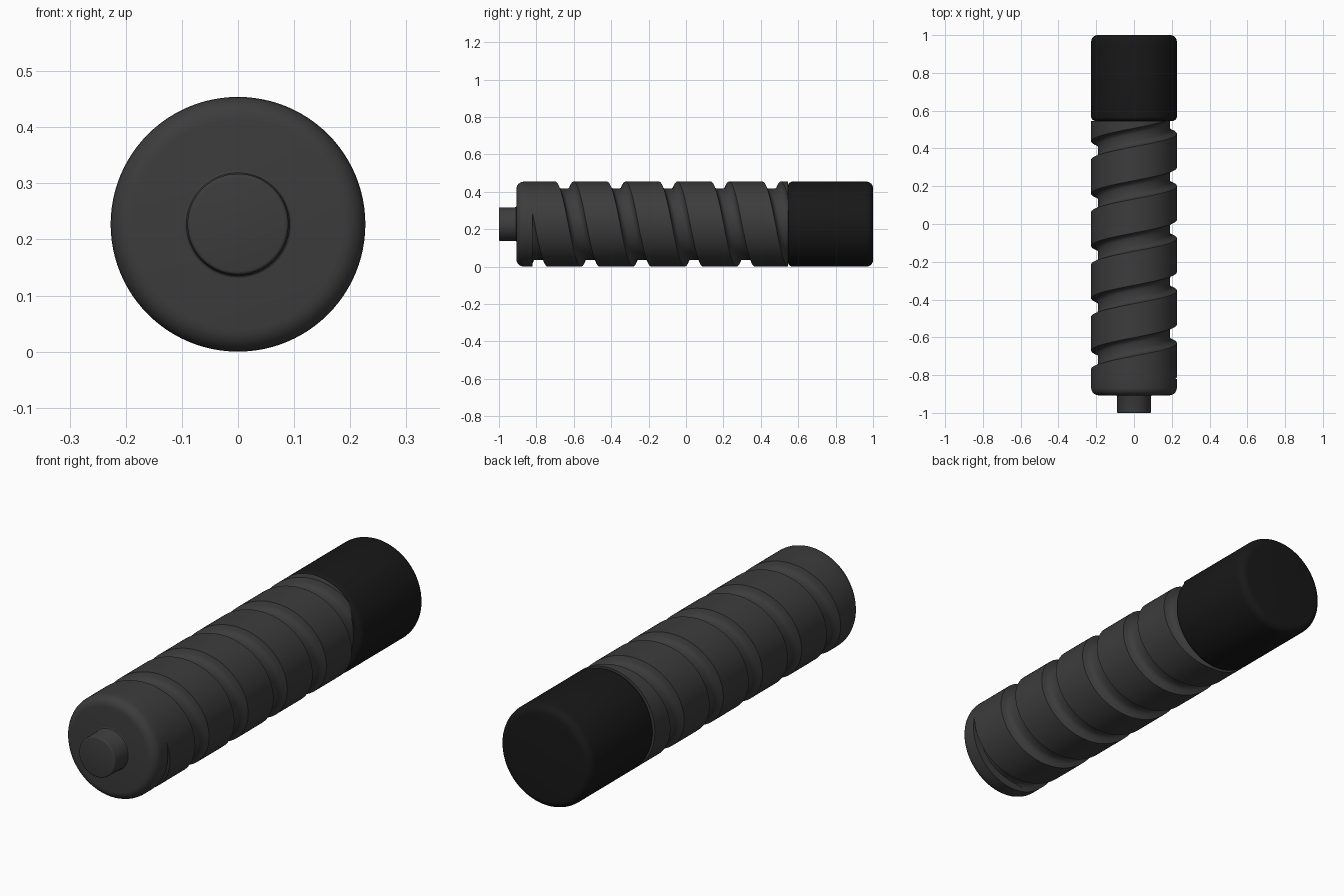
import bpy, bmesh
from math import sin, cos, pi, radians
from mathutils import Vector

if "Cube" in bpy.data.objects:
    bpy.data.objects.remove(bpy.data.objects["Cube"])

N = 96            # segments around
R = 0.227         # grip radius, also height of the axis
PITCH = 0.277     # groove advance per turn
Y_CUT, Y_END = -0.82, 0.545


def material(name, value):
    m = bpy.data.materials.new(name)
    m.diffuse_color = (value, value, value, 1)
    m.use_nodes = True
    m.node_tree.nodes["Principled BSDF"].inputs["Base Color"].default_value = m.diffuse_color
    return m


grip_mat = material("dark_grey_rubber", 0.045)
cap_mat = material("black_cap", 0.009)


def ring_point(r, y, phi):
    return Vector((r * sin(phi), y, R + r * cos(phi)))


def finish(name, bm, mat):
    bmesh.ops.recalc_face_normals(bm, faces=bm.faces)
    mesh = bpy.data.meshes.new(name)
    bm.to_mesh(mesh)
    bm.free()
    obj = bpy.data.objects.new(name, mesh)
    bpy.context.collection.objects.link(obj)
    mesh.materials.append(mat)
    bpy.ops.object.select_all(action='DESELECT')
    obj.select_set(True)
    bpy.context.view_layer.objects.active = obj
    bpy.ops.object.shade_smooth_by_angle(angle=radians(32))
    return obj


def fillet(y, r, b, side, steps=6):
    """Rounded rim points (radius, y); side -1 for front end, 1 for back end."""
    pts = [(r - b + b * sin(t * pi / 2 / steps),
            y - side * b + side * b * cos(t * pi / 2 / steps)) for t in range(steps + 1)]
    return pts if side < 0 else pts[::-1]


def lathe(name, profile, mat):
    bm = bmesh.new()
    rings = [[bm.verts.new(ring_point(r, y, 2 * pi * i / N)) for i in range(N)]
             for r, y in profile]
    for a, b in zip(rings, rings[1:]):
        for i in range(N):
            j = (i + 1) % N
            bm.faces.new((a[i], a[j], b[j], b[i]))
    bm.faces.new(rings[0])
    bm.faces.new(rings[-1])
    return finish(name, bm, mat)


# Spiral-grooved grip: sweep one groove-plus-land profile along a helix, trim the ends
groove = [(-0.049, R), (-0.043, 0.209), (-0.035, 0.197), (-0.022, 0.191),
          (0.022, 0.191), (0.035, 0.197), (0.043, 0.209), (0.049, R),
          (0.10, R), (0.165, R), (PITCH - 0.049, R)]
bm = bmesh.new()
columns = []
for m in range(N * 8 + 1):
    phi = 2 * pi * m / N
    y0 = -0.65 - 2 * PITCH + PITCH * m / N
    columns.append([bm.verts.new(ring_point(r, y0 + s, phi)) for s, r in groove])
for a, b in zip(columns, columns[1:]):
    for k in range(len(groove) - 1):
        bm.faces.new((a[k], a[k + 1], b[k + 1], b[k]))
bmesh.ops.remove_doubles(bm, verts=bm.verts, dist=1e-4)
for y, direction in ((Y_CUT, -1), (Y_END, 1)):
    bmesh.ops.bisect_plane(bm, geom=bm.verts[:] + bm.edges[:] + bm.faces[:], dist=1e-5,
                           plane_co=(0, y, 0), plane_no=(0, direction, 0), clear_outer=True)
bmesh.ops.holes_fill(bm, edges=[e for e in bm.edges if e.is_boundary], sides=0)
finish("spiral_grip", bm, grip_mat)

# Plain front collar with rounded rim
lathe("front_collar", fillet(-0.907, R, 0.04, -1) + [(R, Y_CUT)], grip_mat)

# Small button at the front
lathe("front_button", fillet(-1.0, 0.09, 0.006, -1, 3) + [(0.09, -0.914), (0.092, -0.909),
      (0.097, -0.906), (0.097, -0.89)], grip_mat)

# Black end cap, rounded at both ends
lathe("end_cap", fillet(Y_END, R, 0.025, -1) + fillet(1.0, R, 0.035, 1), cap_mat)
